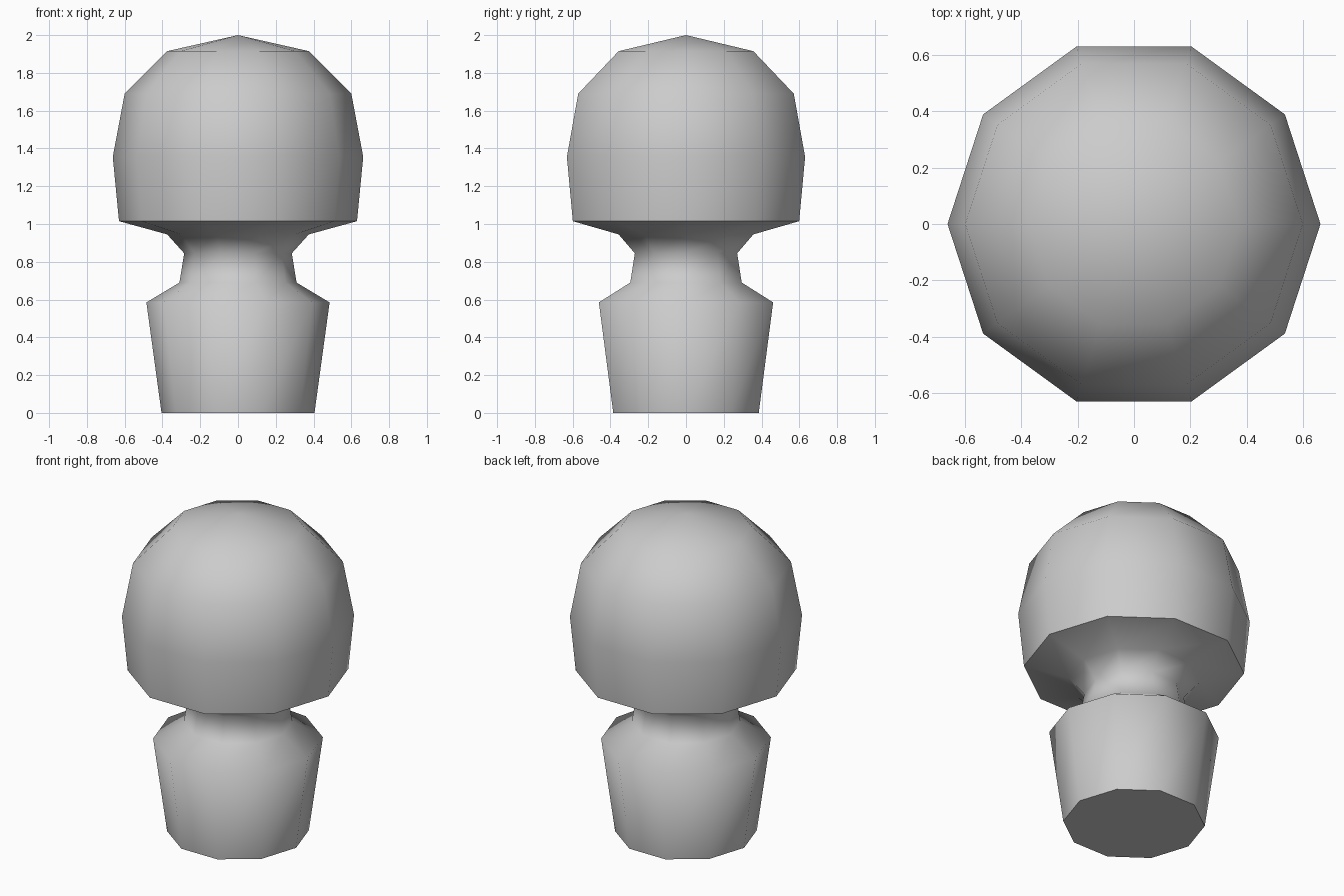
import bpy, bmesh, math

if "Cube" in bpy.data.objects:
    bpy.data.objects.remove(bpy.data.objects["Cube"])

SIDES = 10
# Profile (radius, height) from the base up to the rounded cap
PROFILE = [(0.405, 0), (0.485, 0.585), (0.31, 0.69), (0.285, 0.845), (0.375, 0.945),
           (0.63, 1.015), (0.663, 1.355), (0.60, 1.69), (0.375, 1.915)]
SHARP_RINGS = {0, 5}  # base rim and lower rim of the head

bm = bmesh.new()
rings = [[bm.verts.new((r * math.cos(2 * math.pi * i / SIDES),
                        r * math.sin(2 * math.pi * i / SIDES), z))
          for i in range(SIDES)] for r, z in PROFILE]

# Walls between neighbouring rings
for low, high in zip(rings, rings[1:]):
    for i in range(SIDES):
        j = (i + 1) % SIDES
        bm.faces.new((low[i], low[j], high[j], high[i]))

# Pointed cap and flat base
tip = bm.verts.new((0, 0, 2))
for i in range(SIDES):
    bm.faces.new((rings[-1][i], rings[-1][(i + 1) % SIDES], tip))
bm.faces.new(rings[0][::-1])

# Smooth shading, with crisp rims
for f in bm.faces:
    f.smooth = True
for k in SHARP_RINGS:
    for i in range(SIDES):
        bm.edges.get((rings[k][i], rings[k][(i + 1) % SIDES])).smooth = False

mesh = bpy.data.meshes.new("round_headed_peg")
bm.to_mesh(mesh)
bm.free()
peg = bpy.data.objects.new("round_headed_peg", mesh)
bpy.context.collection.objects.link(peg)
